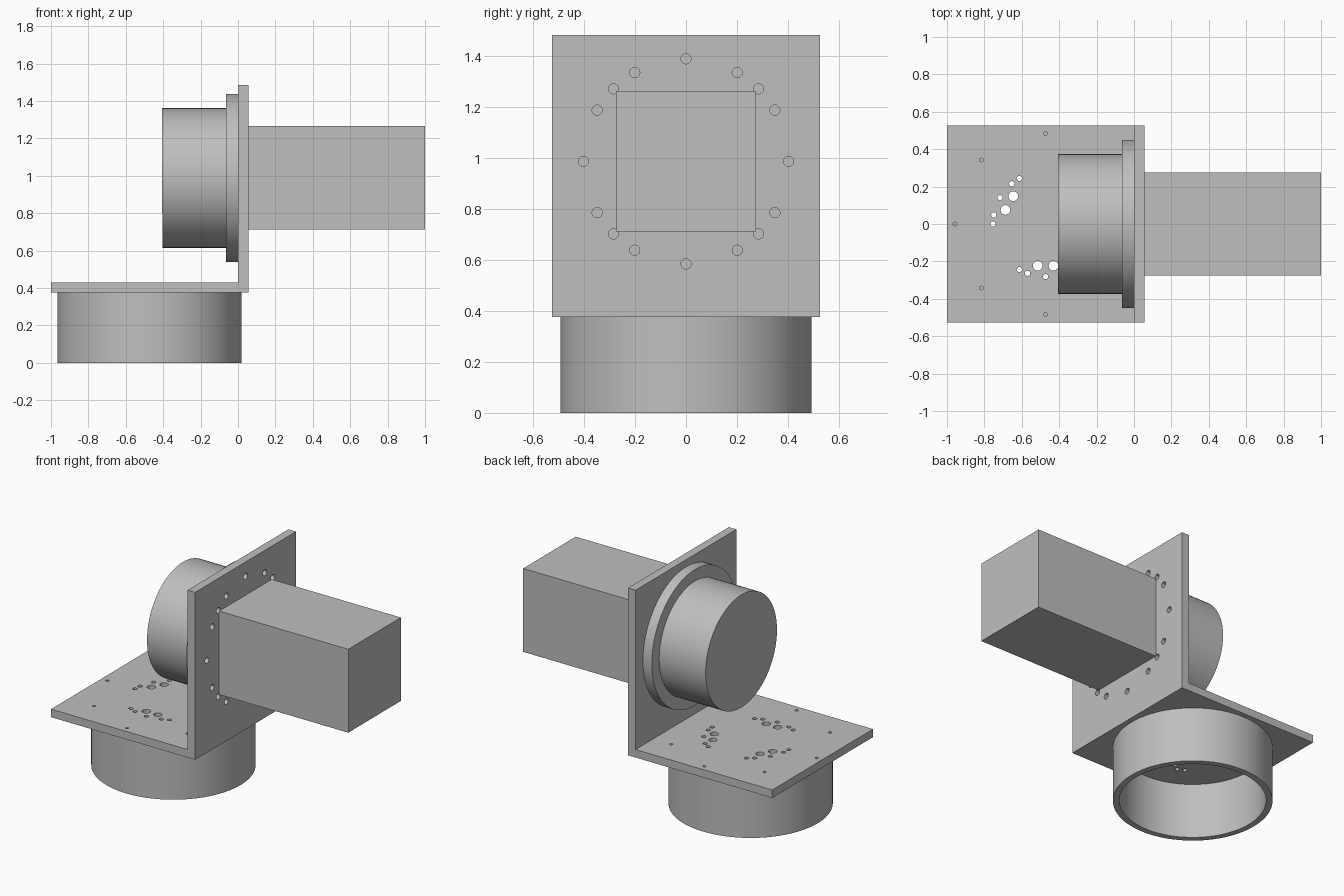
import bpy, bmesh
from math import radians, cos, sin
from mathutils import Matrix, Vector

cube = bpy.data.objects.get("Cube")
if cube:
    bpy.data.objects.remove(cube, do_unlink=True)

grey = bpy.data.materials.new("plain grey")
grey.use_nodes = True
COLOUR = (0.52, 0.52, 0.52, 1)
grey.diffuse_color = COLOUR
grey.node_tree.nodes["Principled BSDF"].inputs["Base Color"].default_value = COLOUR

AXIS_X = Matrix.Rotation(radians(90), 4, 'Y')   # turns a local z axis onto x
PIVOT = Vector((-0.473, 0, 0))                  # vertical axis of the base tube
HUB = Vector((0, 0, 0.988))                     # horizontal axis of the drum


def finish(bm, name):
    bmesh.ops.recalc_face_normals(bm, faces=bm.faces)
    mesh = bpy.data.meshes.new(name)
    bm.to_mesh(mesh)
    bm.free()
    mesh.materials.append(grey)
    obj = bpy.data.objects.new(name, mesh)
    bpy.context.collection.objects.link(obj)
    return obj


def activate(obj):
    bpy.ops.object.select_all(action='DESELECT')
    obj.select_set(True)
    bpy.context.view_layer.objects.active = obj


def smooth(obj):
    activate(obj)
    bpy.ops.object.shade_smooth_by_angle(angle=radians(30))


def box(name, low, high):
    low, high = Vector(low), Vector(high)
    bm = bmesh.new()
    bmesh.ops.create_cube(bm, size=1, matrix=Matrix.Translation((low + high) / 2)
                          @ Matrix.Diagonal((*(high - low), 1)))
    return finish(bm, name)


def lathe(name, profile, matrix, steps=96):
    """Spin (radius, height) points round the local z axis."""
    bm = bmesh.new()
    verts = [bm.verts.new((r, 0, h)) for r, h in profile]
    edges = [bm.edges.new(pair) for pair in zip(verts, verts[1:] + verts[:1])]
    bmesh.ops.spin(bm, geom=verts + edges, cent=(0, 0, 0), axis=(0, 0, 1),
                   angle=radians(360), steps=steps, use_duplicate=False)
    bmesh.ops.remove_doubles(bm, verts=bm.verts, dist=0.0001)
    bmesh.ops.transform(bm, matrix=matrix, verts=bm.verts)
    obj = finish(bm, name)
    smooth(obj)
    return obj


def drill(plate, holes, place):
    """Cut (radius, ring radius, degrees) holes through a plate."""
    bm = bmesh.new()
    for radius, ring, deg in holes:
        a = radians(deg)
        spot = Matrix.Translation((ring * cos(a), ring * sin(a), 0))
        bmesh.ops.create_cone(bm, cap_ends=True, segments=96 if radius > 0.1 else 20,
                              radius1=radius, radius2=radius, depth=0.3,
                              matrix=place @ spot)
    cutter = finish(bm, plate.name + "_cutter")
    cutter.hide_render = True
    activate(plate)
    mod = plate.modifiers.new("holes", 'BOOLEAN')
    mod.operation = 'DIFFERENCE'
    mod.solver = 'EXACT'
    mod.object = cutter
    bpy.ops.object.modifier_apply(modifier=mod.name)
    bpy.data.objects.remove(cutter, do_unlink=True)
    smooth(plate)


# Open base tube
lathe("base_tube", [(0.453, 0), (0.493, 0), (0.493, 0.377), (0.453, 0.377)],
      Matrix.Translation(PIVOT))

# Base plate: edge screw holes plus three groups of through holes
base = box("base_plate", (-1, -0.527, 0.377), (0.055, 0.527, 0.43))
holes = [(0.01, 0.484, d) for d in range(0, 360, 45)]
for turn in (0, 120, 240):
    holes += [(0.014, 0.281, turn + d) for d in (0, 10, 30, 50, 60)]
    holes += [(0.026, 0.227, turn + d) for d in (19.3, 40.7)]
drill(base, holes, Matrix.Translation(PIVOT + Vector((0, 0, 0.4))))

# Upright plate: drum opening and bolt circle
upright = box("upright_plate", (0, -0.527, 0.43), (0.055, 0.527, 1.485))
bolt_angles = sorted(set(range(0, 360, 30)) | set(range(45, 360, 90)))
holes = [(0.373, 0, 0)] + [(0.02, 0.403, d) for d in bolt_angles]
drill(upright, holes, Matrix.Translation(HUB) @ AXIS_X)

# Drum with flange, its end flush with the outer side of the upright plate
lathe("flanged_drum", [(0, -0.405), (0.373, -0.405), (0.373, -0.065), (0.45, -0.065),
                       (0.45, 0), (0.373, 0), (0.373, 0.055), (0, 0.055)],
      Matrix.Translation(HUB) @ AXIS_X)

# Square housing
box("square_housing", (0.055, -0.275, 0.713), (1, 0.275, 1.265))
